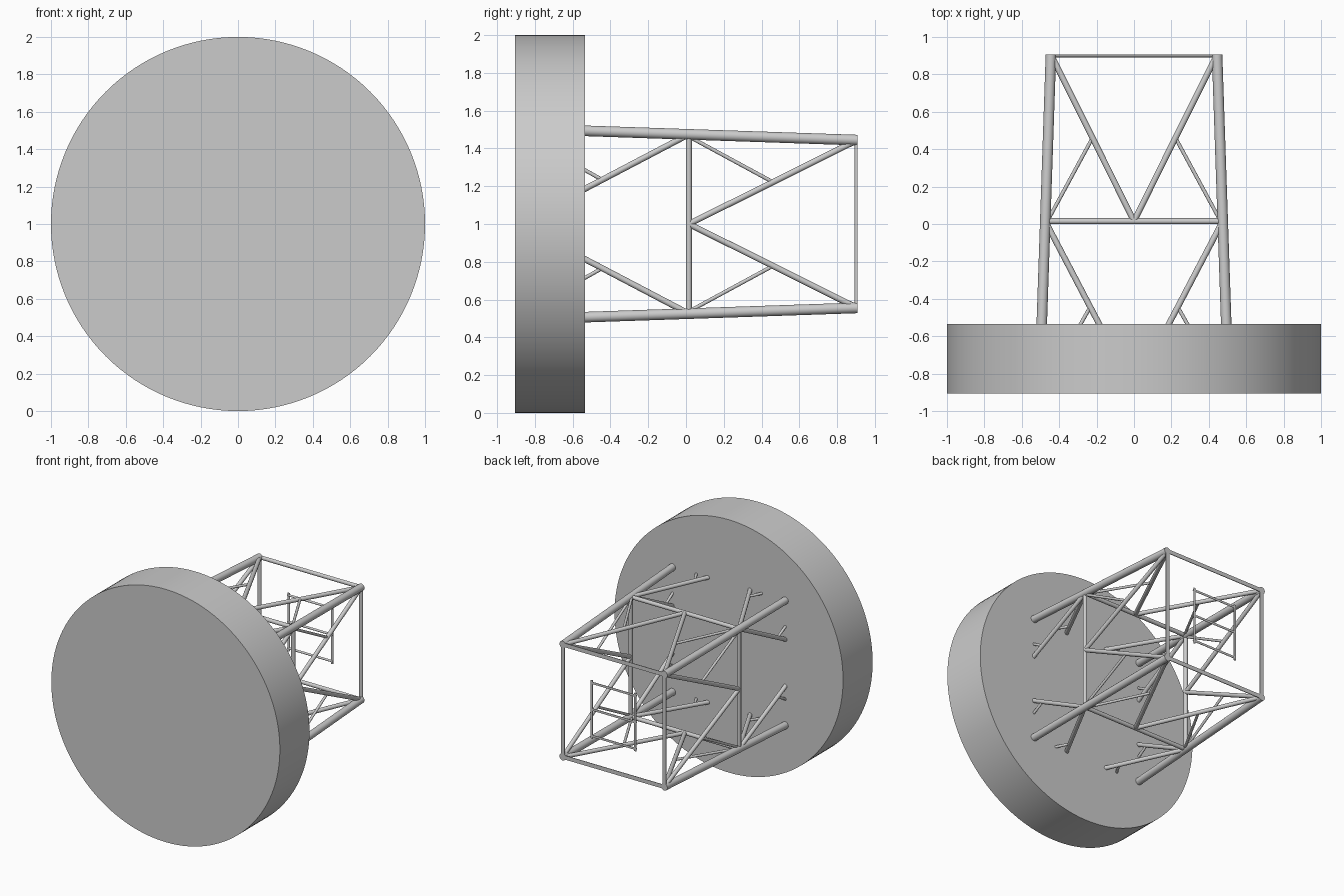
import bpy, bmesh
from math import pi
from mathutils import Vector

cube = bpy.data.objects.get("Cube")
if cube:
    bpy.data.objects.remove(cube, do_unlink=True)

grey = bpy.data.materials.new("light grey")
grey.use_nodes = True
colour = (0.6, 0.6, 0.6, 1)
grey.diffuse_color = colour
grey.node_tree.nodes["Principled BSDF"].inputs["Base Color"].default_value = colour

FACE, MID, END = -0.535, 0.015, 0.907   # depths of disc back, middle ring, open end


def half_width(y):
    """Distance of the leg axes from the centre line."""
    return 0.475 - 0.034 * y


def tube(bm, a, b, radius, sides=20):
    a, b = Vector(a), Vector(b)
    turn = (b - a).to_track_quat('Z', 'Y').to_matrix().to_4x4()
    turn.translation = (a + b) / 2
    bmesh.ops.create_cone(bm, cap_ends=True, segments=sides, radius1=radius,
                          radius2=radius, depth=(b - a).length, matrix=turn)


def trim(bm, y, side):
    """Cut flat across the depth axis, dropping one side and capping it."""
    cut = bmesh.ops.bisect_plane(bm, geom=bm.verts[:] + bm.edges[:] + bm.faces[:],
                                 plane_co=(0, y, 0), plane_no=(0, side, 0),
                                 clear_outer=True)
    edges = [e for e in cut["geom_cut"] if isinstance(e, bmesh.types.BMEdge)]
    bmesh.ops.holes_fill(bm, edges=edges, sides=0)


def finish(name, bm):
    mesh = bpy.data.meshes.new(name)
    bm.to_mesh(mesh)
    bm.free()
    ob = bpy.data.objects.new(name, mesh)
    bpy.context.collection.objects.link(ob)
    mesh.materials.append(grey)
    bpy.ops.object.select_all(action='DESELECT')
    ob.select_set(True)
    bpy.context.view_layer.objects.active = ob
    bpy.ops.object.shade_smooth_by_angle(angle=pi / 6)


def build_tubes(name, tubes):
    """One object of tubes, each trimmed at the disc and at the open end."""
    whole = bmesh.new()
    for a, b, r in tubes:
        bm = bmesh.new()
        tube(bm, a, b, r)
        trim(bm, END, 1)
        trim(bm, FACE - 0.01, -1)
        part = bpy.data.meshes.new("part")
        bm.to_mesh(part)
        bm.free()
        whole.from_mesh(part)
        bpy.data.meshes.remove(part)
    finish(name, whole)


# Large round disc
bm = bmesh.new()
tube(bm, (0, -0.905, 1), (0, FACE, 1), 1, 128)
finish("disc", bm)

# Four tapering legs
signs = [(sx, sz) for sx in (-1, 1) for sz in (-1, 1)]
build_tubes("legs", [((sx * half_width(-0.7), -0.7, 1 + sz * half_width(-0.7)),
                      (sx * half_width(1), 1, 1 + sz * half_width(1)), 0.028)
                     for sx, sz in signs])

# Each side of the tower is a panel: across, depth and side give a position
panels = [lambda u, y, s=s: (u, y, 1 + s * half_width(y)) for s in (-1, 1)]
panels += [lambda u, y, s=s: (s * half_width(y), y, 1 + u) for s in (-1, 1)]

rings, diagonals, struts = [], [], []
for at in panels:
    for y in (MID, END):
        rings.append((at(-half_width(y), y), at(half_width(y), y), 0.016))
    for m in (-1, 1):
        diagonals.append((at(0, MID), at(m * half_width(END), END), 0.016))
        diagonals.append((at(m * half_width(MID), MID), at(0, -0.89), 0.016))
        struts.append((at(m * 0.222, 0.46), at(m * 0.455, 0.03), 0.01))
        struts.append((at(m * 0.232, -0.44), at(m * 0.44, -0.81), 0.01))
build_tubes("cross_rings", rings)
build_tubes("diagonal_braces", diagonals)
build_tubes("short_struts", struts)

# Small inner frame at the open end
inner = [((s * 0.19, END, 0.77), (s * 0.19, END, 1.23), 0.009) for s in (-1, 1)]
inner += [((-0.2, END, 1 + h), (0.2, END, 1 + h), 0.009) for h in (-0.21, 0, 0.21)]
build_tubes("inner_frame", inner)
